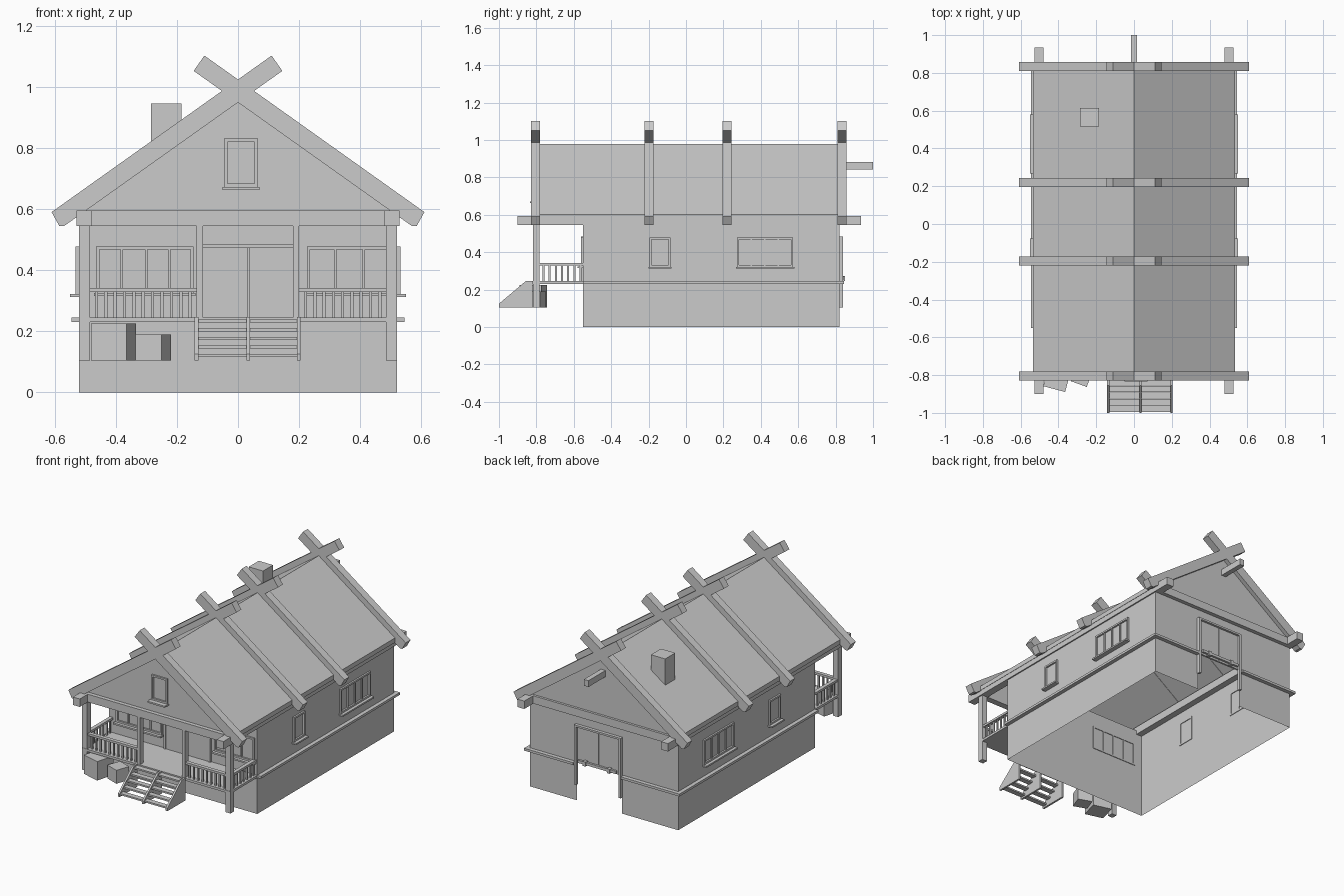
import bpy, math
from mathutils import Matrix

if "Cube" in bpy.data.objects:
    bpy.data.objects.remove(bpy.data.objects["Cube"])


def mesh(name, verts, faces):
    me = bpy.data.meshes.new(name)
    me.from_pydata(verts, [], faces)
    me.update()
    ob = bpy.data.objects.new(name, me)
    bpy.context.collection.objects.link(ob)
    return ob


def prism(name, prof, axis, a, b):
    """Extrude a profile along x (points are y,z) or along y (points are x,z)."""
    put = (lambda p, t: (t, p[0], p[1])) if axis == 'x' else (lambda p, t: (p[0], t, p[1]))
    area = sum(p[0] * q[1] - q[0] * p[1] for p, q in zip(prof, prof[1:] + prof[:1]))
    prof = prof if (area > 0) == (axis == 'y') else prof[::-1]
    n = len(prof)
    verts = [put(p, a) for p in prof] + [put(p, b) for p in prof]
    faces = [tuple(range(n)), tuple(range(2 * n - 1, n - 1, -1))]
    faces += [(i, i + n, (i + 1) % n + n, (i + 1) % n) for i in range(n)]
    return mesh(name, verts, faces)


def box(name, x0, x1, y0, y1, z0, z1):
    return prism(name, [(x0, z0), (x1, z0), (x1, z1), (x0, z1)], 'y', y0, y1)


def window(name, u0, u1, z0, z1, bars, place, sill=0.03):
    """Frame, mullions and sill; place(name, u0, u1, d0, d1, z0, z1) sets the wall."""
    w = 0.011
    for i, u in enumerate([u0 + w / 2, u1 - w / 2]):
        place(f"{name}_side_{i}", u - w / 2, u + w / 2, -0.004, 0.011, z0, z1)
    for i, z in enumerate([z0, z1 - w]):
        place(f"{name}_rail_{i}", u0 + w, u1 - w, -0.004, 0.011, z, z + w)
    for i, u in enumerate(bars):
        place(f"{name}_mullion_{i}", u - 0.004, u + 0.004, -0.004, 0.008, z0 + w, z1 - w)
    if sill:
        place(f"{name}_sill", u0 - 0.006, u1 + 0.006, 0, sill, z0 - 0.01, z0)


def on_front(y):
    return lambda n, a, b, d0, d1, z0, z1: box(n, a, b, y - d1, y - d0, z0, z1)


def on_side(s):
    def place(n, a, b, d0, d1, z0, z1):
        x = sorted([s * (0.52 + d0), s * (0.52 + d1)])
        return box(n, x[0], x[1], a, b, z0, z1)
    return place


# wall shell, open below, with a notch under the back doors
for s, n in ((-1, "left"), (1, "right")):
    x = 0.52 * s
    mesh(n + "_wall", [(x, -0.55, 0), (x, 0.82, 0), (x, 0.82, 0.57), (x, -0.55, 0.57)],
         [(0, 1, 2, 3) if s > 0 else (3, 2, 1, 0)])
mesh("front_wall", [(-0.52, -0.55, 0), (0.52, -0.55, 0), (0.52, -0.55, 0.57), (-0.52, -0.55, 0.57)],
     [(0, 1, 2, 3)])
back = [(-0.52, 0), (-0.125, 0), (-0.125, 0.24), (0.19, 0.24), (0.19, 0), (0.52, 0),
        (0.52, 0.57), (-0.52, 0.57)]
mesh("back_wall", [(x, 0.82, z) for x, z in back], [(7, 6, 5, 4, 3, 2, 1, 0)])

# belt boards round the walls
for s, n in ((-1, "left"), (1, "right")):
    x = sorted([0.52 * s, 0.545 * s])
    box(n + "_belt", x[0], x[1], -0.55, 0.845, 0.23, 0.245)
box("back_belt_a", -0.52, -0.135, 0.82, 0.845, 0.23, 0.245)
box("back_belt_b", 0.2, 0.52, 0.82, 0.845, 0.23, 0.245)

# roof, gables and crossed rafters
prism("roof", [(-0.535, 0.601), (0, 0.98), (0.535, 0.601), (0.535, 0.572), (0, 0.951), (-0.535, 0.572)],
      'y', -0.82, 0.82)
for n, y in (("front", -0.79), ("back", 0.825)):
    prism(n + "_gable", [(-0.51, 0.59), (0.51, 0.59), (0, 0.955)], 'y', y - 0.005, y + 0.005)
rafter = [(-0.61, 0.59), (0.11, 1.102), (0.145, 1.052), (-0.568, 0.545), (-0.585, 0.545)]
for i, y in enumerate((-0.805, -0.197, 0.219, 0.833)):
    prism(f"left_rafter_{i}", rafter, 'y', y - 0.024, y + 0.024)
    prism(f"right_rafter_{i}", [(-x, z) for x, z in rafter], 'y', y - 0.024, y + 0.024)

# eave beams, cross beams and the hoist pole
for s, n in ((-1, "left"), (1, "right")):
    x = sorted([0.48 * s, 0.528 * s])
    box(n + "_eave_beam", x[0], x[1], -0.9, 0.935, 0.545, 0.595)
box("front_cross_beam", -0.48, 0.48, -0.82, -0.78, 0.545, 0.595)
box("back_cross_beam", -0.48, 0.48, 0.8, 0.845, 0.545, 0.595)
box("hoist_pole", -0.016, 0.016, 0.8, 1.0, 0.842, 0.882)
box("chimney", -0.285, -0.185, 0.515, 0.615, 0.74, 0.945)

# windows
for s, n in ((-1, "left"), (1, "right")):
    window(n + "_small_window", -0.195, -0.083, 0.322, 0.478, [], on_side(s))
    window(n + "_large_window", 0.273, 0.573, 0.322, 0.478, [0.35, 0.422, 0.494], on_side(s))
window("porch_window_left", -0.465, -0.145, 0.325, 0.478, [-0.38, -0.3, -0.225], on_front(-0.55))
window("porch_window_right", 0.225, 0.505, 0.325, 0.478, [0.318, 0.412], on_front(-0.55))
window("attic_window", -0.045, 0.065, 0.672, 0.83, [], on_front(-0.795), 0.04)

# front and back double doors
for n, y0, y1 in (("front", -0.562, -0.55), ("back", 0.82, 0.84)):
    z0 = 0.245 if n == "front" else 0.105
    box(n + "_jamb_a", -0.13, -0.115, y0, y1, z0, 0.485)
    box(n + "_jamb_b", 0.183, 0.198, y0, y1, z0, 0.485)
    box(n + "_lintel", -0.115, 0.183, y0, y1, 0.473, 0.485)
    ym = (-0.556, -0.55) if n == "front" else (0.82, 0.826)
    box(n + "_door_a", -0.115, 0.032, *ym, 0.245, 0.473)
    box(n + "_door_b", 0.036, 0.183, *ym, 0.245, 0.473)
box("back_door_bar", -0.1, 0.17, 0.832, 0.845, 0.253, 0.27)
for i, x in enumerate((-0.05, 0.12)):
    box(f"bar_bracket_{i}", x - 0.01, x + 0.01, 0.824, 0.85, 0.246, 0.274)

# porch deck, posts and railings
box("porch_deck", -0.52, 0.52, -0.82, -0.55, 0.23, 0.245)
for i, (x0, x1, z) in enumerate(((-0.52, -0.485, 0.105), (0.485, 0.52, 0.105),
                                 (-0.135, -0.115, 0.245), (0.18, 0.2, 0.245))):
    box(f"porch_post_{i}", x0, x1, -0.818, -0.782, z, 0.545)
for n, x0, x1, count in (("left", -0.485, -0.135, 11), ("right", 0.2, 0.485, 9)):
    box(n + "_front_handrail", x0, x1, -0.812, -0.788, 0.328, 0.342)
    for i in range(count):
        x = x0 + (i + 0.7) * (x1 - x0) / (count + 0.4)
        box(f"{n}_front_baluster_{i}", x - 0.005, x + 0.005, -0.805, -0.795, 0.245, 0.328)
for n, x in (("left", -0.503), ("right", 0.503)):
    box(n + "_side_handrail", x - 0.012, x + 0.012, -0.782, -0.55, 0.328, 0.342)
    for i in range(7):
        y = -0.762 + i * 0.033
        box(f"{n}_side_baluster_{i}", x - 0.005, x + 0.005, y - 0.005, y + 0.005, 0.245, 0.328)

# open stairs
stringer = [(-1.0, 0.105), (-1.0, 0.125), (-0.855, 0.247), (-0.82, 0.247), (-0.82, 0.105)]
for i, (x0, x1) in enumerate(((-0.142, -0.13), (0.028, 0.04), (0.193, 0.205))):
    prism(f"stringer_{i}", stringer, 'x', x0, x1)
for i in range(5):
    y, z = -0.995 + i * 0.035, 0.116 + i * 0.028
    box(f"tread_{i}", -0.13, 0.193, y, y + 0.033, z, z + 0.01)

# crates beside the stairs
for n, c, size, h, ang in (("large", (-0.407, -0.816), 0.12, 0.12, -15),
                           ("small", (-0.277, -0.805), 0.09, 0.085, -20)):
    r = size / 2
    crate = box(n + "_crate", -r, r, -r, r, 0, h)
    crate.matrix_world = Matrix.Translation((*c, 0.105)) @ Matrix.Rotation(math.radians(ang), 4, 'Z')
